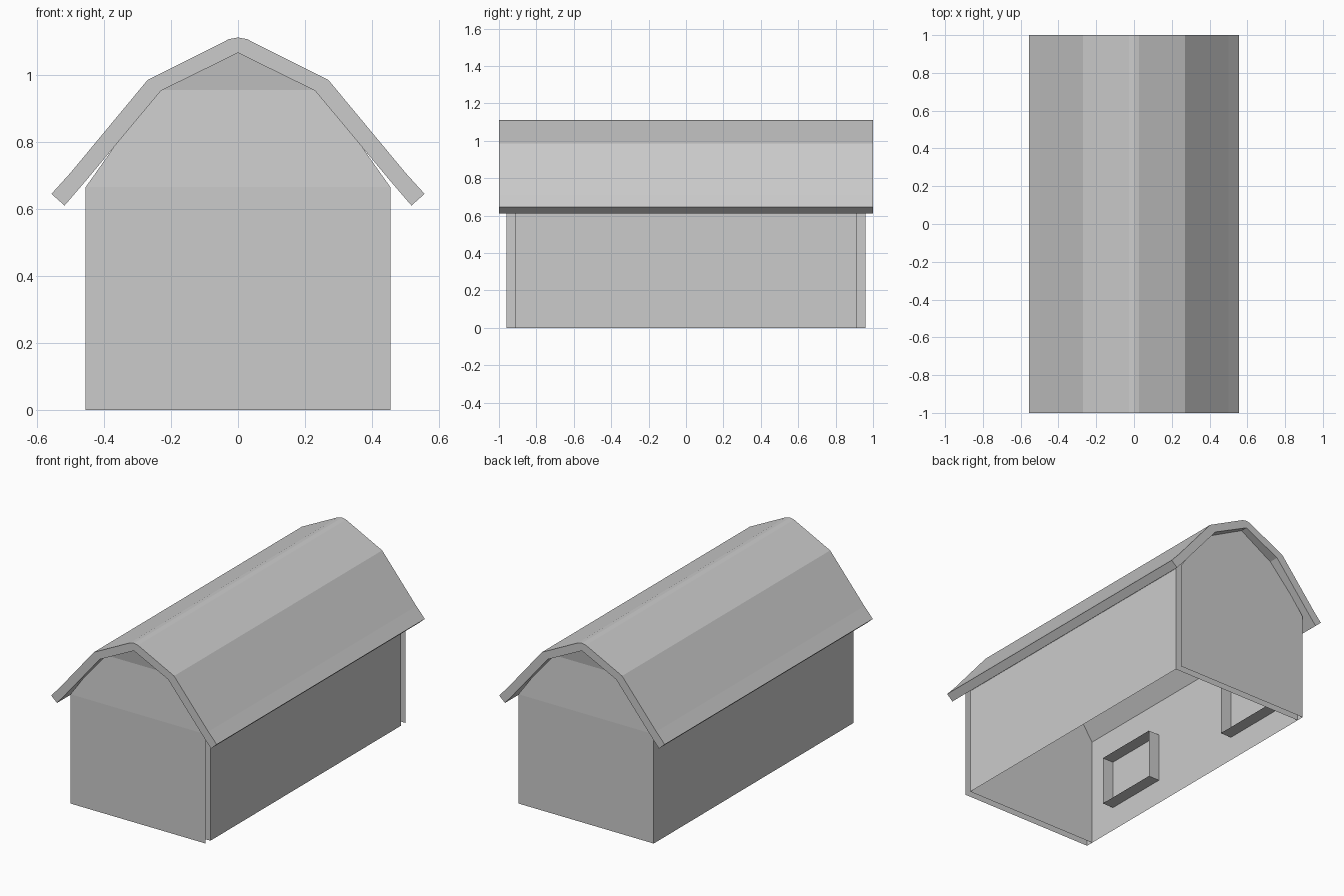
import bpy

if "Cube" in bpy.data.objects:
    bpy.data.objects.remove(bpy.data.objects["Cube"])


def make(name, verts, faces):
    me = bpy.data.meshes.new(name)
    me.from_pydata(verts, [], faces)
    me.update()
    ob = bpy.data.objects.new(name, me)
    bpy.context.collection.objects.link(ob)
    return ob


def sweep(name, profile, y0, y1, closed=False, caps=False):
    """Sweep an (x, z) profile along y."""
    n = len(profile)
    verts = [(x, y, z) for y in (y0, y1) for x, z in profile]
    count = n if closed else n - 1
    faces = [(i, (i + 1) % n, n + (i + 1) % n, n + i) for i in range(count)]
    if caps:
        # split the bent roof end into quads between outer and inner edges
        h = n // 2
        for k in (0, n):
            faces += [(k + i, k + i + 1, k + n - 2 - i, k + n - 1 - i)
                      for i in range(h - 1)]
    return make(name, verts, faces)


# Gambrel roof: thick bent slab overhanging all sides
outer = [(-.557, .645), (-.5, .708), (-.27, .985), (-.027, 1.107), (0, 1.112)]
inner = [(-.518, .61), (-.462, .675), (-.23, .953), (-.02, 1.056), (0, 1.066)]


def mirrored(half):
    return half + [(-x, z) for x, z in reversed(half[:-1])]


sweep("roof", mirrored(outer) + mirrored(inner)[::-1], -1, 1, closed=True, caps=True)

# Long walls are thin sheets; the right one stops short of the end walls
W, H, END, INNER = .455, .665, .96, .915
SHOULDER, PEAK = (.25, .955), (0, 1.08)
sweep("left_wall", [(-W, 0), (-W, H), (-SHOULDER[0], SHOULDER[1])], -END, END)
sweep("right_wall", [(W, 0), (W, H), SHOULDER], -INNER, INNER)

# End walls: outer sheet with slightly leaning gable, plus inner sheet
for side, label in ((-1, "front"), (1, "back")):
    for y, lean, layer in ((END, .02, "outer"), (INNER, 0, "inner")):
        a, b = side * y, side * (y - lean)
        sx, sz = SHOULDER
        make(f"{label}_wall_{layer}",
             [(-W, a, 0), (W, a, 0), (W, a, H), (-W, a, H),
              (sx, b, sz), (-sx, b, sz), (0, a, PEAK[1])],
             [(0, 1, 2, 3), (3, 2, 4, 5), (5, 4, 6)])

# Open window frames standing on the inside of the left wall
for cy, label in ((-.525, "front"), (.525, "back")):
    loop = [(cy - .205, .15), (cy + .205, .15), (cy + .205, .45), (cy - .205, .45)]
    make(f"{label}_window_frame",
         [(x, y, z) for x in (-W, -.38) for y, z in loop],
         [(i, (i + 1) % 4, 4 + (i + 1) % 4, 4 + i) for i in range(4)])
